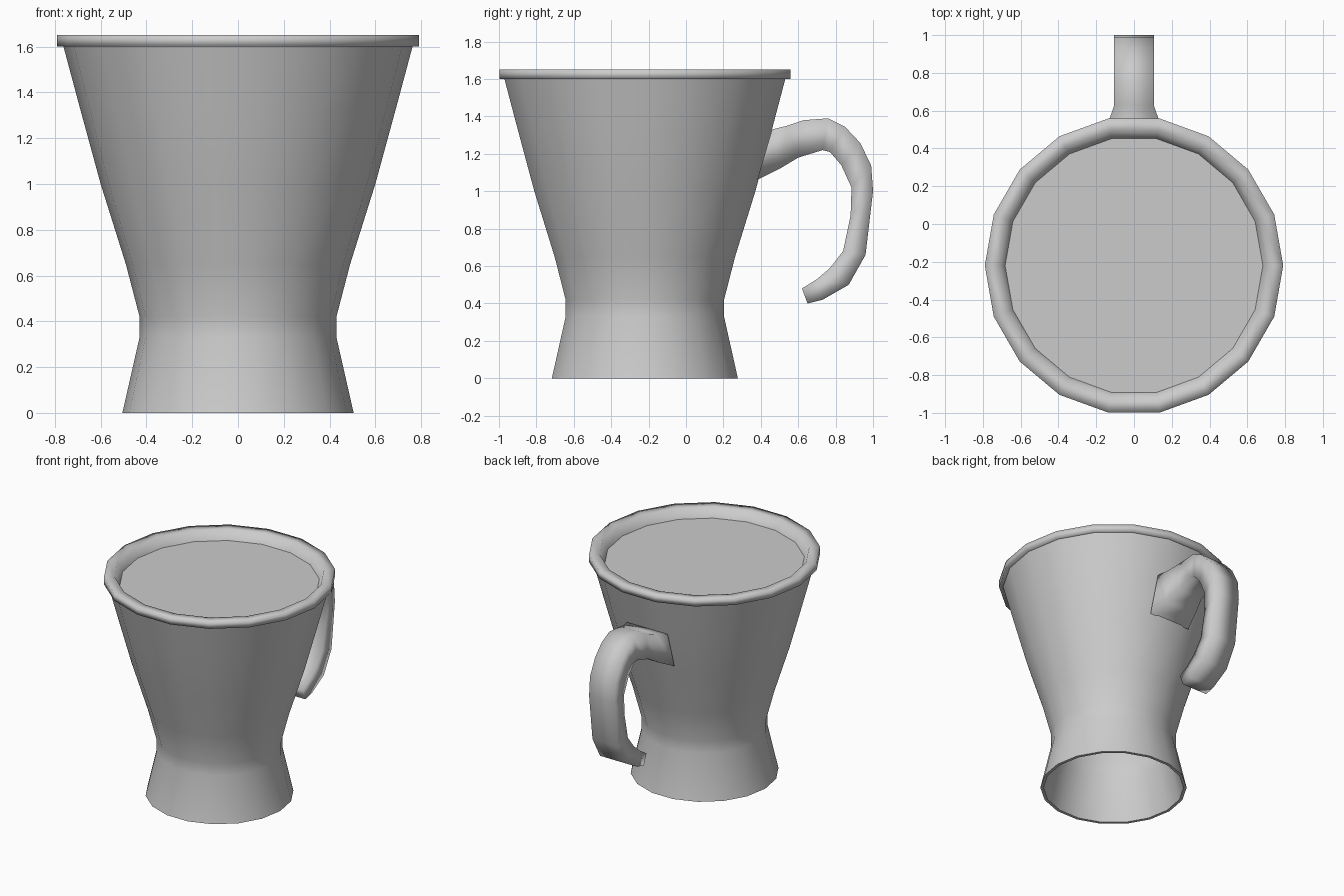
import bpy, math

if "Cube" in bpy.data.objects:
    bpy.data.objects.remove(bpy.data.objects["Cube"])

SIDES = 18
CENTRE_Y = -0.22


def make_object(name, verts, faces, angle=None):
    mesh = bpy.data.meshes.new(name)
    mesh.from_pydata(verts, [], faces)
    mesh.update()
    obj = bpy.data.objects.new(name, mesh)
    bpy.context.collection.objects.link(obj)
    bpy.ops.object.select_all(action='DESELECT')
    obj.select_set(True)
    bpy.context.view_layer.objects.active = obj
    bpy.ops.object.mode_set(mode='EDIT')
    bpy.ops.mesh.select_all(action='SELECT')
    bpy.ops.mesh.normals_make_consistent(inside=False)
    bpy.ops.object.mode_set(mode='OBJECT')
    if angle:
        bpy.ops.object.shade_smooth_by_angle(angle=math.radians(angle))
    return obj


def ring(r, z):
    return [(r * math.cos(2 * math.pi * i / SIDES),
             CENTRE_Y + r * math.sin(2 * math.pi * i / SIDES), z) for i in range(SIDES)]


def lathe(name, profile, angle):
    """Revolve a closed (radius, height) loop around the cup axis."""
    verts = [v for r, z in profile for v in ring(r, z)]
    faces = []
    for j in range(len(profile)):
        k = (j + 1) % len(profile)
        for i in range(SIDES):
            n = (i + 1) % SIDES
            faces.append((j * SIDES + i, j * SIDES + n, k * SIDES + n, k * SIDES + i))
    return make_object(name, verts, faces, angle)


# Thin-walled flared body, open underneath
outer = [(0.505, 0), (0.43, 0.33), (0.43, 0.42), (0.49, 0.65), (0.60, 1.0),
         (0.69, 1.33), (0.765, 1.61)]
inner = [(r - 0.022, z) for r, z in reversed(outer)]
lathe("cup_body", outer + inner, 50)

# Rolled rim with a sloped inner lip
lathe("rim", [(0.75, 1.60), (0.79, 1.60), (0.79, 1.65), (0.715, 1.65), (0.68, 1.575)], 100)

# Drink surface
make_object("drink_surface", ring(0.685, 1.58), [tuple(range(SIDES))])

# Handle: (outer y, outer z, inner y, inner z, half width) stations
stations = [
    (0.46, 1.33, 0.38, 1.06, 0.17), (0.54, 1.35, 0.50, 1.12, 0.135),
    (0.63, 1.38, 0.60, 1.18, 0.105), (0.76, 1.39, 0.73, 1.22, 0.105),
    (0.85, 1.345, 0.77, 1.21, 0.105), (0.93, 1.26, 0.83, 1.14, 0.105),
    (0.99, 1.14, 0.885, 1.02, 0.105), (1.0, 1.0, 0.88, 0.87, 0.105),
    (0.96, 0.66, 0.84, 0.68, 0.105), (0.87, 0.50, 0.77, 0.59, 0.105),
    (0.73, 0.42, 0.70, 0.53, 0.105), (0.65, 0.40, 0.62, 0.48, 0.105)]
verts, faces = [], []
for oy, oz, iy, iz, w in stations:
    verts += [(-w, oy, oz), (w, oy, oz), (w, iy, iz), (-w, iy, iz)]
for s in range(len(stations) - 1):
    for i in range(4):
        n = (i + 1) % 4
        faces.append((4 * s + i, 4 * s + n, 4 * s + 4 + n, 4 * s + 4 + i))
last = len(verts) - 4
faces += [(0, 1, 2, 3), tuple(range(last, last + 4))]
make_object("handle", verts, faces, 100)
